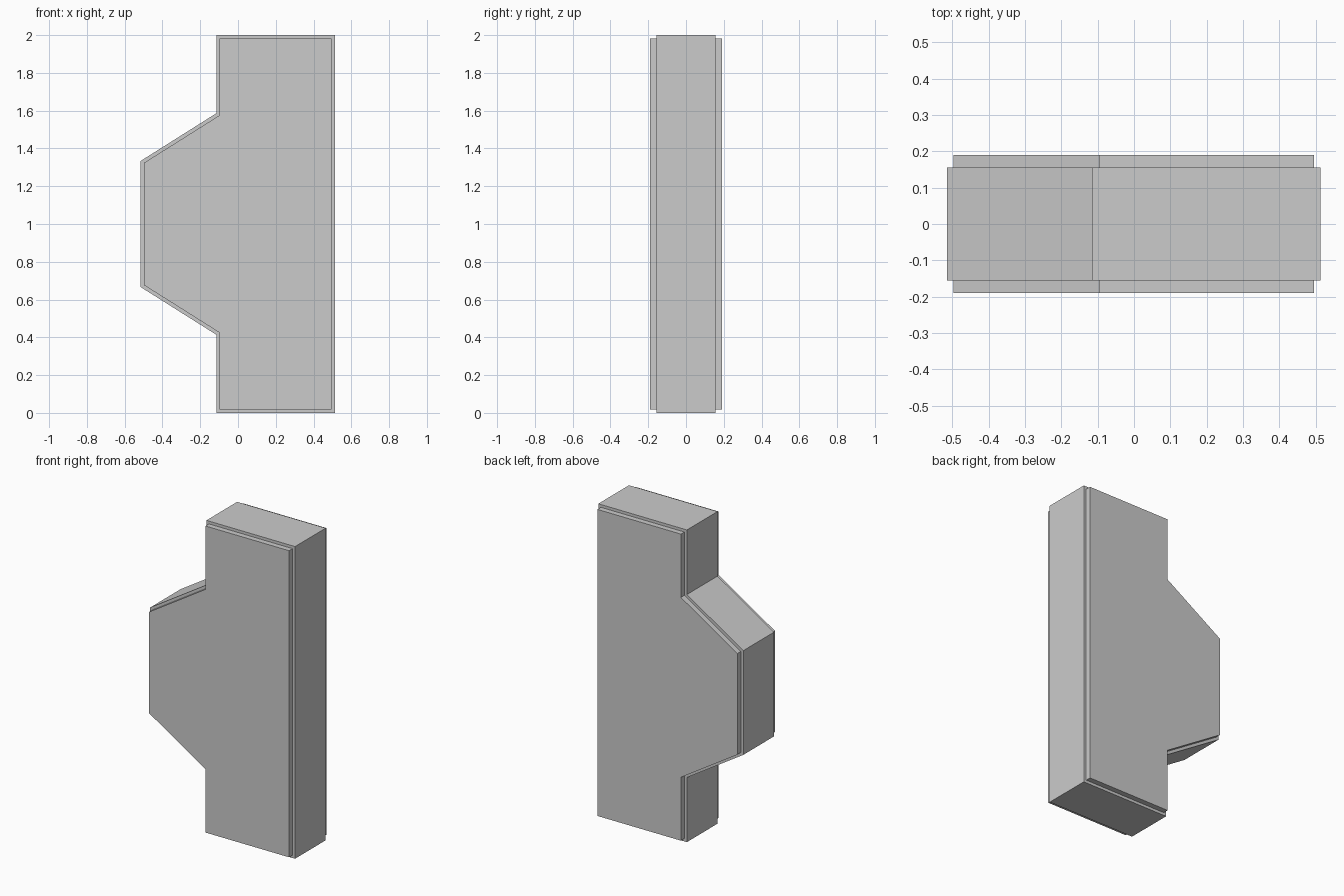
import bpy, bmesh
from mathutils import Vector

if "Cube" in bpy.data.objects:
    bpy.data.objects.remove(bpy.data.objects["Cube"])

CORE_Y = 0.155    # half depth of the main slab
PLATE_Y = 0.19    # half depth including raised panels
INSET = 0.018     # ledge width around each panel

# Outline of the slab in x, z, with the sloped bulge on the left
lower = [(-0.515, 0.666), (-0.115, 0.414), (-0.115, 0.0), (0.513, 0.0)]
outline = lower + [(x, 2.0 - z) for x, z in reversed(lower)]

bm = bmesh.new()
front = bm.faces.new([bm.verts.new((x, -CORE_Y, z)) for x, z in outline])

# Extrude the outline into the core slab
ext = bmesh.ops.extrude_face_region(bm, geom=[front], use_keep_orig=True)
bmesh.ops.translate(bm, vec=(0, 2 * CORE_Y, 0),
                    verts=[g for g in ext["geom"] if isinstance(g, bmesh.types.BMVert)])
bmesh.ops.recalc_face_normals(bm, faces=bm.faces[:])

# Inset the front and back faces, then raise them as panels
for side in (-1, 1):
    cap = next(f for f in bm.faces if f.normal.y * side > 0.9)
    bmesh.ops.inset_region(bm, faces=[cap], thickness=INSET, use_even_offset=True)
    panel = bmesh.ops.extrude_discrete_faces(bm, faces=[cap])["faces"][0]
    bmesh.ops.translate(bm, vec=Vector((0, side * (PLATE_Y - CORE_Y), 0)),
                        verts=panel.verts[:])
bmesh.ops.recalc_face_normals(bm, faces=bm.faces[:])

mesh = bpy.data.meshes.new("slab_with_raised_panels")
bm.to_mesh(mesh)
bm.free()
bpy.context.collection.objects.link(bpy.data.objects.new("slab_with_raised_panels", mesh))
